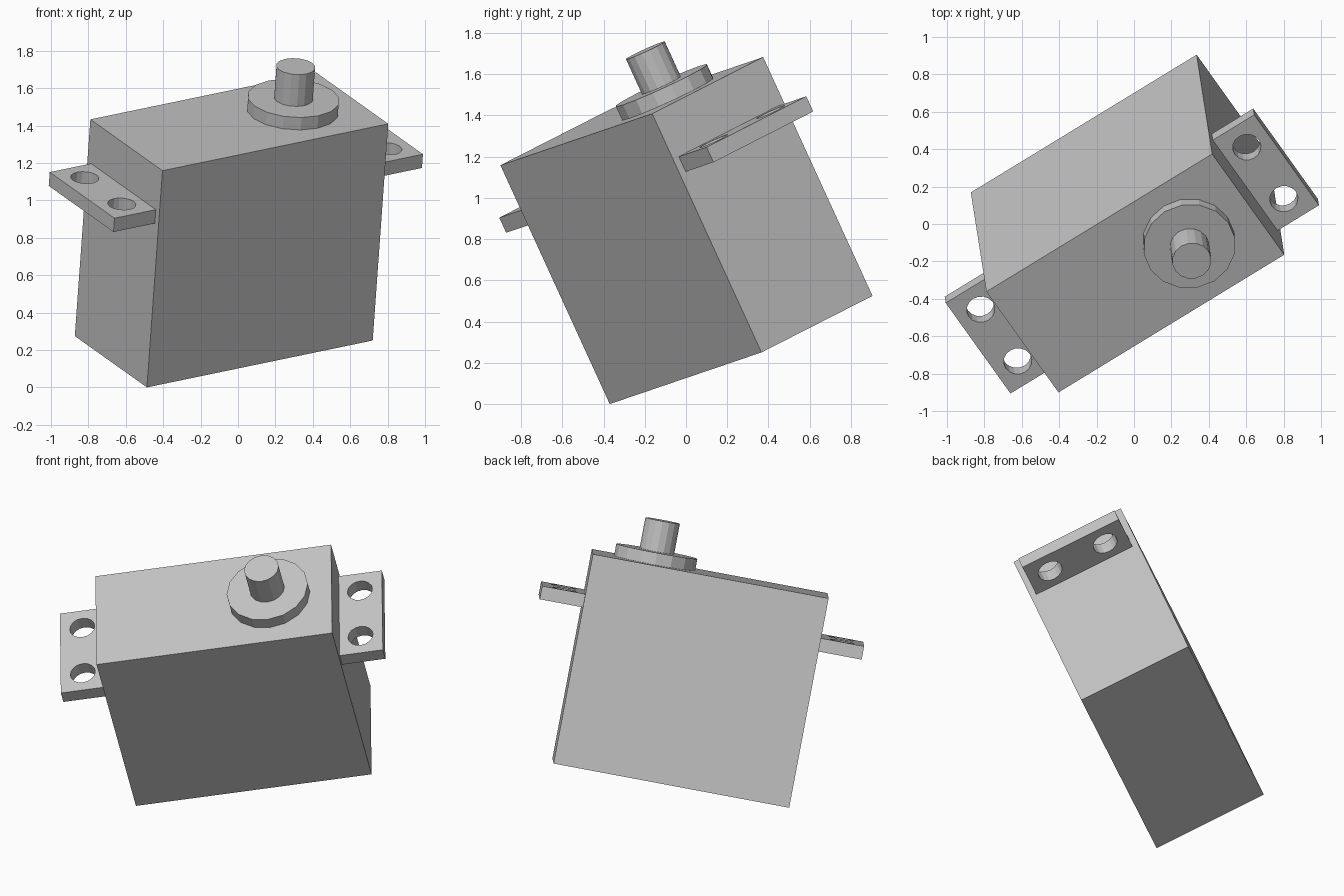
import bpy, bmesh, math
from mathutils import Matrix, Vector

cube = bpy.data.objects.get("Cube")
if cube:
    bpy.data.objects.remove(cube, do_unlink=True)

# Single grey plastic
grey = bpy.data.materials.new("grey_plastic")
grey.use_nodes = True
grey.diffuse_color = (0.55, 0.55, 0.55, 1)
grey.node_tree.nodes["Principled BSDF"].inputs["Base Color"].default_value = grey.diffuse_color

# Tilted frame of the motor: origin at the lowest corner of the case
u = Vector((1.205, 0.735, 0.25)).normalized()
w = Vector((0.092, -0.525, 1.16))
w = (w - u * w.dot(u)).normalized()
v = w.cross(u)
FRAME = Matrix.Translation((-0.487, -0.37, 0)) @ Matrix((u, v, w)).transposed().to_4x4()

LENGTH, WIDTH, HEIGHT = 1.436, 0.717, 1.277
MID = WIDTH / 2
SHAFT_X = 1.057


def add_object(name, mesh):
    mesh.transform(FRAME)
    mesh.materials.clear()
    mesh.materials.append(grey)
    obj = bpy.data.objects.new(name, mesh)
    bpy.context.collection.objects.link(obj)
    return obj


def box(name, low, high):
    low, high = Vector(low), Vector(high)
    bm = bmesh.new()
    bmesh.ops.create_cube(bm, size=1)
    for vert in bm.verts:
        vert.co = (low + high) / 2 + vert.co * (high - low)
    mesh = bpy.data.meshes.new(name)
    bm.to_mesh(mesh)
    bm.free()
    return add_object(name, mesh)


def cylinder(name, radius, bottom, top, sides):
    bm = bmesh.new()
    bmesh.ops.create_cone(bm, cap_ends=True, segments=sides, radius1=radius, radius2=radius,
                          depth=top - bottom,
                          matrix=Matrix.Translation((SHAFT_X, MID, (bottom + top) / 2)))
    mesh = bpy.data.meshes.new(name)
    bm.to_mesh(mesh)
    bm.free()
    return add_object(name, mesh)


def plate(name, outlines, bottom, top):
    """Extruded flat plate; outlines after the first become holes."""
    curve = bpy.data.curves.new(name, 'CURVE')
    curve.dimensions = '2D'
    curve.fill_mode = 'BOTH'
    curve.extrude = (top - bottom) / 2
    for points in outlines:
        spline = curve.splines.new('POLY')
        spline.points.add(len(points) - 1)
        for point, (x, y) in zip(spline.points, points):
            point.co = (x, y, 0, 1)
        spline.use_cyclic_u = True
    temp = bpy.data.objects.new(name + "_curve", curve)
    bpy.context.collection.objects.link(temp)
    bpy.context.view_layer.update()
    graph = bpy.context.evaluated_depsgraph_get()
    mesh = bpy.data.meshes.new_from_object(temp.evaluated_get(graph))
    bpy.data.objects.remove(temp, do_unlink=True)
    mesh.transform(Matrix.Translation((0, 0, (top + bottom) / 2)))
    bm = bmesh.new()
    bm.from_mesh(mesh)
    bmesh.ops.remove_doubles(bm, verts=bm.verts, dist=0.0001)
    bmesh.ops.recalc_face_normals(bm, faces=bm.faces)
    for face in bm.faces:
        face.smooth = False
    bm.to_mesh(mesh)
    bm.free()
    return add_object(name, mesh)


def circle(x, y, radius, sides=16):
    return [(x + radius * math.cos(math.tau * i / sides),
             y + radius * math.sin(math.tau * i / sides)) for i in range(sides)]


# Case, collar and output shaft
box("case", (0, 0, 0), (LENGTH, WIDTH, HEIGHT))
cylinder("collar", 0.247, HEIGHT, HEIGHT + 0.073, 16)
cylinder("output_shaft", 0.105, HEIGHT + 0.073, 1.537, 16)

# Mounting ears with two screw holes each
EAR, HALF = 0.263, 0.322
for name, root, sign in (("right_ear", 0, -1), ("left_ear", LENGTH, 1)):
    tip = root + sign * EAR
    outline = [(root, MID - HALF), (tip, MID - HALF), (tip, MID + HALF), (root, MID + HALF)]
    holes = [circle(root + sign * 0.128, MID + s * 0.184, 0.076) for s in (-1, 1)]
    plate(name, [outline] + holes, 0.951, 1.032)
